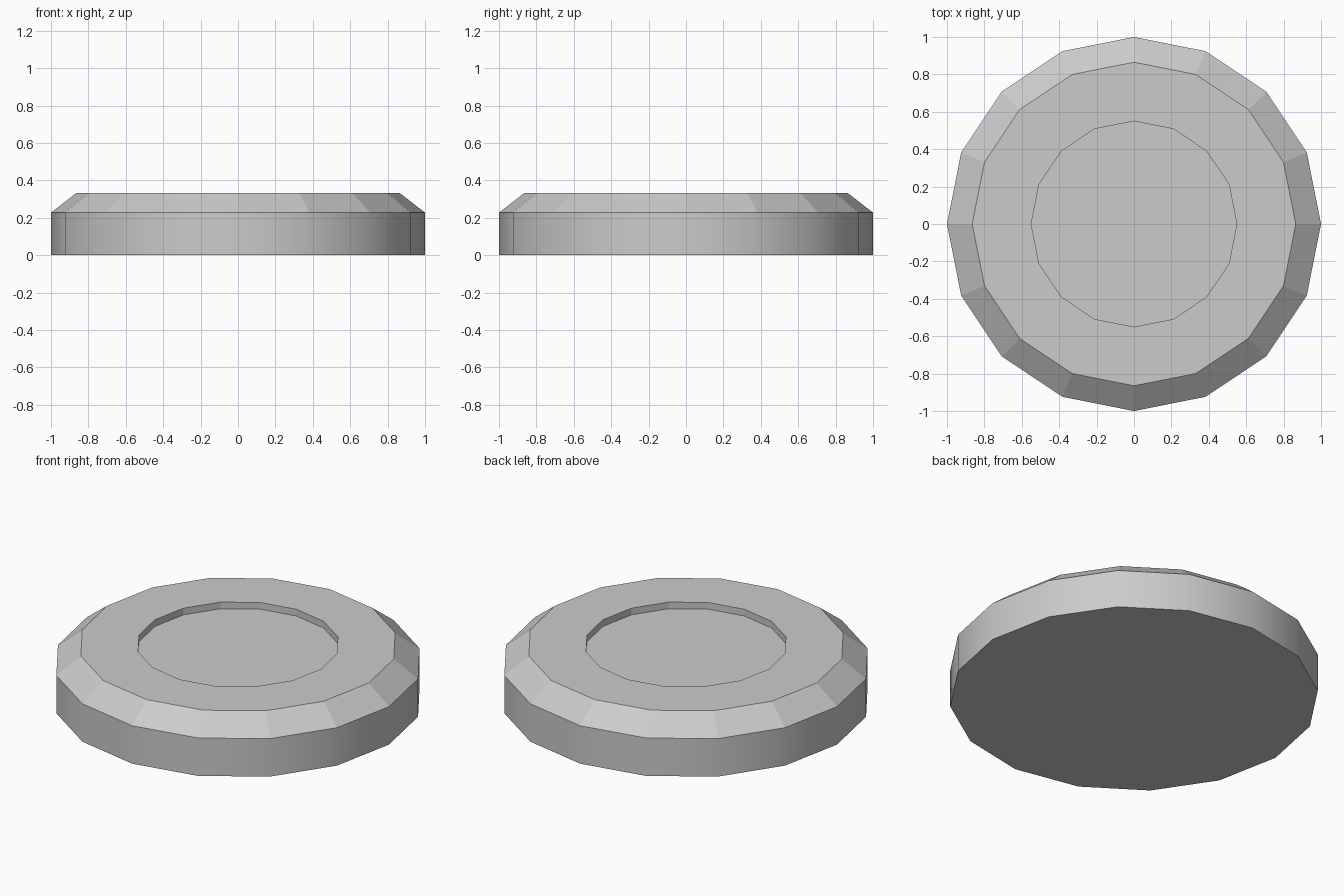
import bpy, bmesh
from math import cos, sin, pi

if "Cube" in bpy.data.objects:
    bpy.data.objects.remove(bpy.data.objects["Cube"])

SIDES = 16
# (radius, height) rings from base edge to recess floor
PROFILE = [(1.0, 0.0), (1.0, 0.227), (0.865, 0.332), (0.55, 0.332), (0.55, 0.292)]

bm = bmesh.new()
rings = [[bm.verts.new((r * cos(2 * pi * i / SIDES), r * sin(2 * pi * i / SIDES), z))
          for i in range(SIDES)] for r, z in PROFILE]

# Rim wall (smooth), bevel, top band and recess wall (flat)
for level, (low, high) in enumerate(zip(rings, rings[1:])):
    for i in range(SIDES):
        j = (i + 1) % SIDES
        face = bm.faces.new((low[i], low[j], high[j], high[i]))
        face.smooth = level == 0

# Underside and recess floor
bm.faces.new(rings[0][::-1])
bm.faces.new(rings[-1])

# Keep the smooth wall crisp at its upper and lower edges
for e in bm.edges:
    e.smooth = all(f.smooth for f in e.link_faces)

mesh = bpy.data.meshes.new("recessed_disc")
bm.to_mesh(mesh)
bm.free()
bpy.context.collection.objects.link(bpy.data.objects.new("recessed_disc", mesh))
